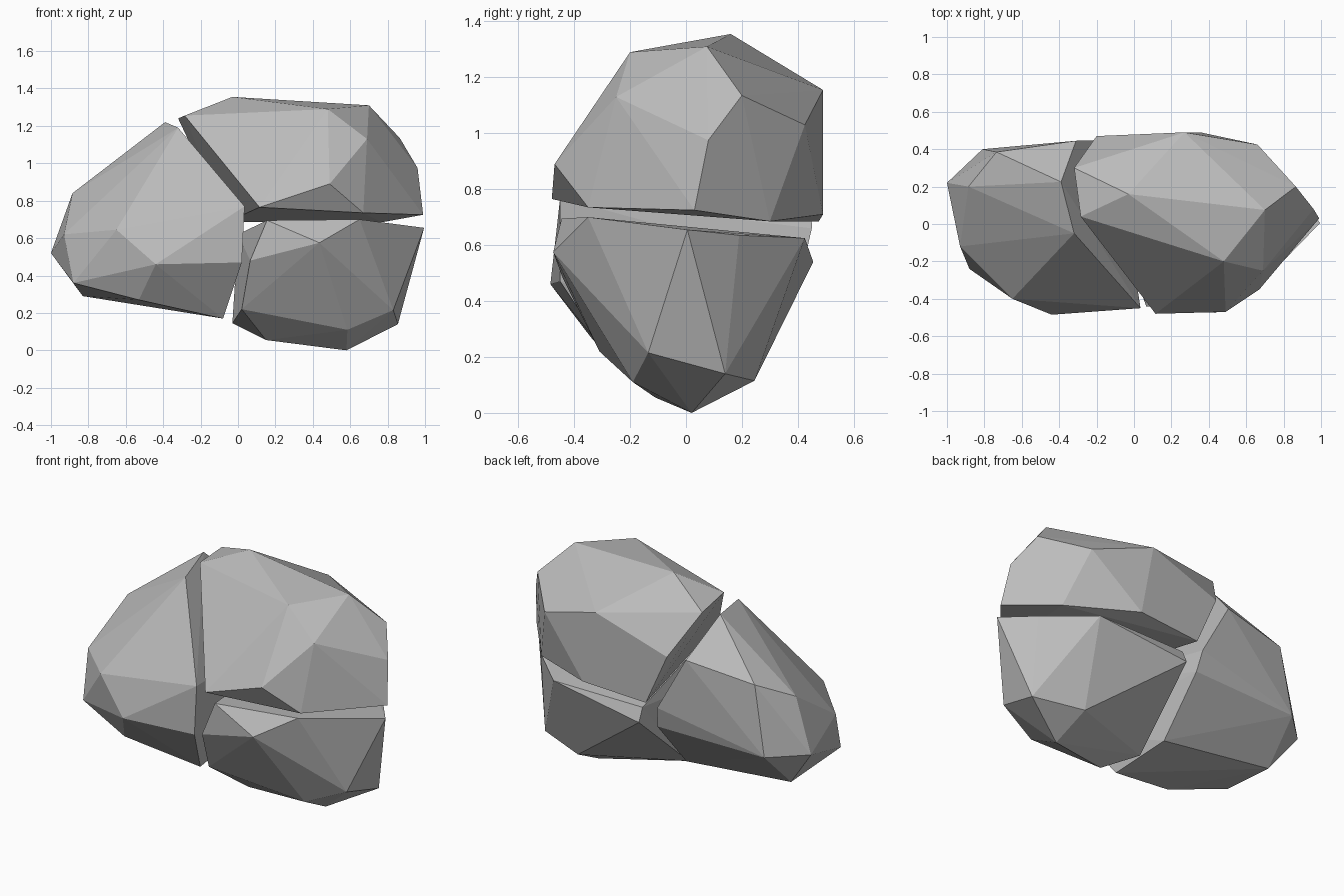
import bpy
import bmesh
import math

# Remove the default cube only
default_cube = bpy.data.objects.get("Cube")
if default_cube:
    bpy.data.objects.remove(default_cube, do_unlink=True)


def make_material(name, colour):
    material = bpy.data.materials.new(name)
    material.use_nodes = True
    material.diffuse_color = colour
    shader = material.node_tree.nodes["Principled BSDF"]
    shader.inputs["Base Color"].default_value = colour
    shader.inputs["Roughness"].default_value = 0.9
    return material


def make_chunk(name, corners, material):
    """Build one faceted stone chunk as the convex hull of its corners."""
    mesh = bpy.data.meshes.new(name)
    bm = bmesh.new()
    for corner in corners:
        bm.verts.new(corner)
    hull = bmesh.ops.convex_hull(bm, input=bm.verts[:])
    loose = set(hull["geom_interior"]) | set(hull["geom_unused"])
    bmesh.ops.delete(
        bm,
        geom=[item for item in loose if isinstance(item, bmesh.types.BMVert)],
        context="VERTS",
    )
    # Merge the nearly coplanar triangles so the broken faces stay clean
    bmesh.ops.dissolve_limit(
        bm, angle_limit=math.radians(2), verts=bm.verts[:], edges=bm.edges[:]
    )
    bmesh.ops.recalc_face_normals(bm, faces=bm.faces[:])
    for face in bm.faces:
        face.smooth = False
    bm.to_mesh(mesh)
    bm.free()
    mesh.materials.append(material)
    chunk = bpy.data.objects.new(name, mesh)
    bpy.context.collection.objects.link(chunk)
    return chunk


stone_grey = make_material("stone grey", (0.5, 0.5, 0.5, 1.0))

# Side chunk: outer skin first, then the broken faces
side_skin = [
    (-1, .22, .52), (-.885, .2, .84), (-.93, -.12, .62), (-.88, -.24, .36),
    (-.83, .17, .29), (-.65, -.4, .645), (-.44, -.485, .46),
    (-.53, -.34, .27), (-.81, .4, .52), (-.735, .385, .94),
]
side_break = [
    (-.39, .225, 1.22), (-.32, -.05, 1.19), (.035, -.45, .77),
    (.02, -.45, .47), (-.08, -.25, .17), (-.1, .14, .21),
    (-.1, .42, .53), (-.12, .45, .66), (-.31, .445, 1),
]
make_chunk("side_stone_chunk", side_skin + side_break, stone_grey)

# Upper chunk
upper_skin = [
    (-.03, .16, 1.355), (.7, .075, 1.31), (.48, -.2, 1.29),
    (.69, -.25, 1.13), (.865, .2, 1.135), (.96, .08, .975),
    (.49, -.47, .89), (.66, .425, 1.03), (.27, .49, 1.155),
]
upper_break = [
    (-.32, .3, 1.24), (-.285, .04, 1.255), (.115, -.48, .765),
    (.67, -.35, .735), (.99, .03, .725), (.77, .3, .685),
    (.355, .49, .71), (-.06, .475, .685), (-.2, .47, 1),
]
make_chunk("upper_stone_chunk", upper_skin + upper_break, stone_grey)

# Lower chunk
lower_skin = [
    (.58, .02, 0), (.83, -.135, .215), (.855, .14, .14),
    (.56, .245, .115), (.585, -.19, .11), (.15, -.11, .055),
    (.435, -.475, .575),
]
lower_break = [
    (.995, .005, .655), (.155, -.445, .695), (.65, -.35, .7),
    (.85, .19, .635), (.6, .425, .625), (0, .42, .62),
    (0, .455, .54), (-.03, .015, .145), (.02, -.31, .22),
    (.065, -.44, .48),
]
make_chunk("lower_stone_chunk", lower_skin + lower_break, stone_grey)
